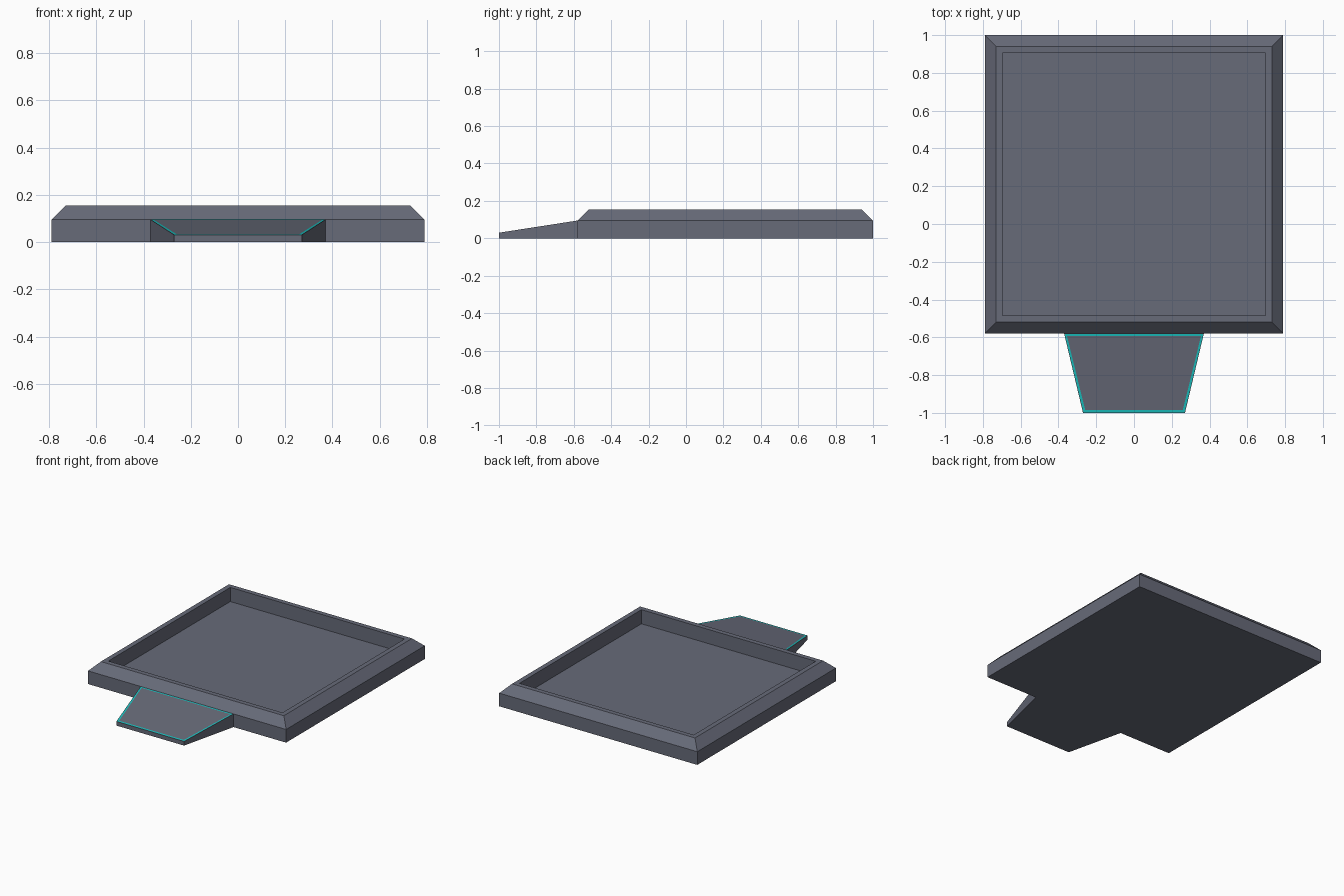
import bpy, bmesh

cube = bpy.data.objects.get("Cube")
if cube:
    bpy.data.objects.remove(cube, do_unlink=True)


def material(name, rgb):
    m = bpy.data.materials.new(name)
    m.use_nodes = True
    m.diffuse_color = (*rgb, 1)
    m.node_tree.nodes["Principled BSDF"].inputs["Base Color"].default_value = (*rgb, 1)
    return m


slate = material("slate grey", (0.135, 0.145, 0.19))
teal = material("glowing teal", (0.01, 0.54, 0.53))


def finish(name, bm, mats):
    bmesh.ops.recalc_face_normals(bm, faces=bm.faces)
    mesh = bpy.data.meshes.new(name)
    bm.to_mesh(mesh)
    bm.free()
    for m in mats:
        mesh.materials.append(m)
    obj = bpy.data.objects.new(name, mesh)
    bpy.context.collection.objects.link(obj)
    return obj


# Square tray: stacked rings form the wall, bevel, rim and sunken floor
CENTRE_Y = 0.21
profile = [(0.79, 0), (0.79, 0.095), (0.73, 0.155), (0.695, 0.155), (0.695, 0.053)]
bm = bmesh.new()
rings = [[bm.verts.new((sx * r, CENTRE_Y + sy * r, z))
          for sx, sy in ((-1, -1), (1, -1), (1, 1), (-1, 1))] for r, z in profile]
for low, high in zip(rings, rings[1:]):
    for i in range(4):
        j = (i + 1) % 4
        bm.faces.new((low[i], low[j], high[j], high[i]))
bm.faces.new(rings[0])
bm.faces.new(rings[-1])
finish("tray_platform", bm, [slate])

# Tapered entry ramp with a teal border inset into its sloping top
bm = bmesh.new()
bmesh.ops.create_cube(bm, size=2)
for v in bm.verts:
    back = v.co.y > 0
    half, y, top = (0.37, CENTRE_Y - 0.79, 0.095) if back else (0.27, -1, 0.03)
    v.co = (v.co.x * half, y, top if v.co.z > 0 else 0)
bm.normal_update()
slope = max(bm.faces, key=lambda f: f.normal.z)
bmesh.ops.inset_region(bm, faces=[slope], thickness=0.004)
border = bmesh.ops.inset_region(bm, faces=[slope], thickness=0.015)["faces"]
for f in border:
    f.material_index = 1
finish("entry_ramp", bm, [slate, teal])
